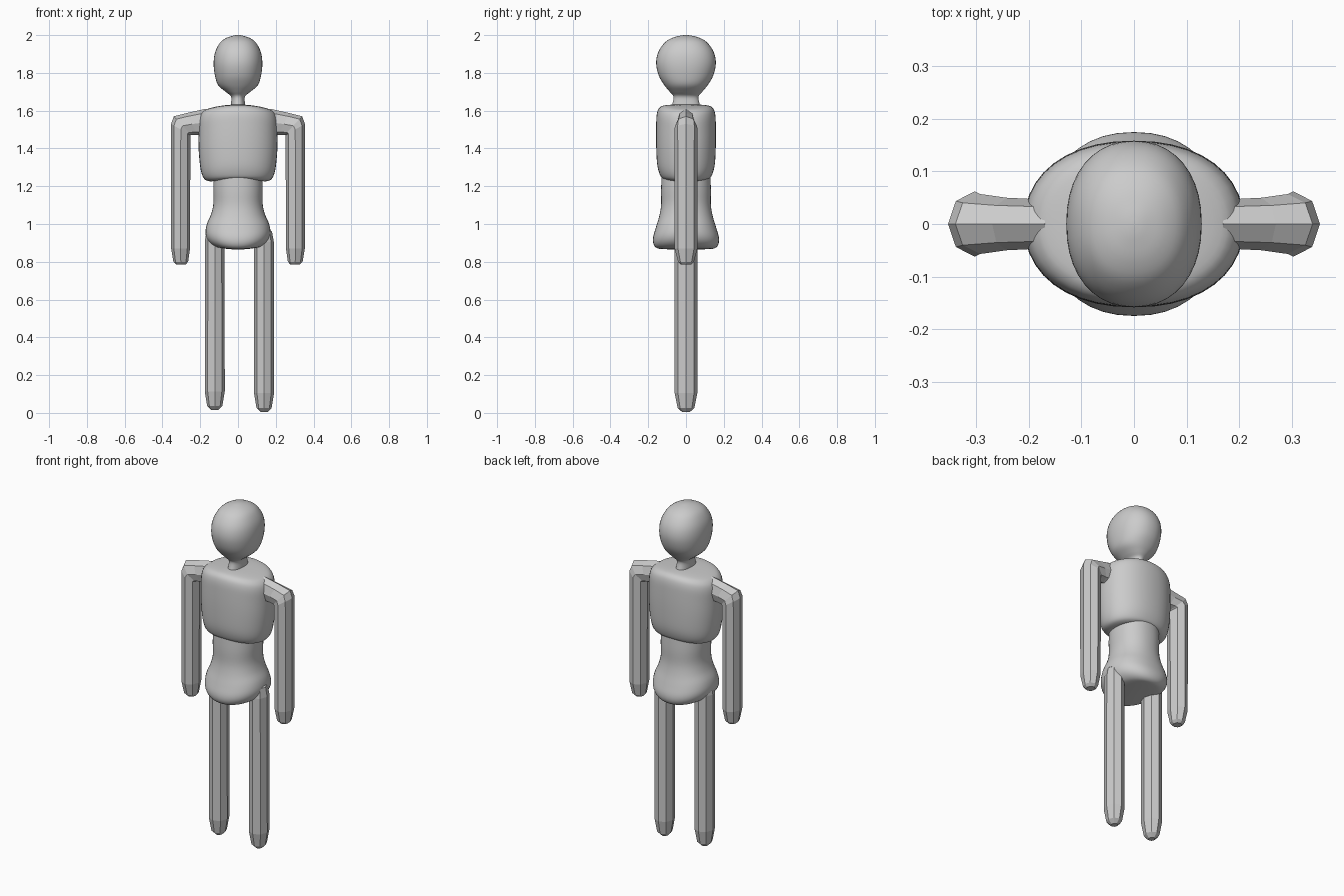
import bpy, bmesh
from math import cos, sin, pi
from mathutils import Vector

if "Cube" in bpy.data.objects:
    bpy.data.objects.remove(bpy.data.objects["Cube"])


def make(name, rings, smooth):
    """Skin a stack of equal rings, capping both ends."""
    bm = bmesh.new()
    loops = [[bm.verts.new(p) for p in r] for r in rings]
    n = len(loops[0])
    for a, b in zip(loops, loops[1:]):
        for i in range(n):
            j = (i + 1) % n
            bm.faces.new((a[i], a[j], b[j], b[i]))
    for end in (loops[0], loops[-1]):
        c = bm.verts.new(sum((v.co for v in end), Vector()) / n)
        for i in range(n):
            bm.faces.new((end[i], end[(i + 1) % n], c))
    bmesh.ops.recalc_face_normals(bm, faces=bm.faces)
    me = bpy.data.meshes.new(name)
    bm.to_mesh(me)
    bm.free()
    for p in me.polygons:
        p.use_smooth = smooth
    ob = bpy.data.objects.new(name, me)
    bpy.context.collection.objects.link(ob)
    return ob


def body(name, profile, bend=0.0, power=2.2, sides=40, steps=4):
    """Smooth oval body; profile rows are (z, half width, half depth)."""
    P = [Vector(p) for p in profile]
    Q = [P[0]] + P + [P[-1]]
    rows = []
    for i in range(1, len(Q) - 2):
        a, b, c, d = Q[i - 1:i + 3]
        for s in range(steps):
            t = s / steps
            rows.append(0.5 * (2 * b + (c - a) * t + (2 * a - 5 * b + 4 * c - d) * t * t
                               + (3 * b - a - 3 * c + d) * t ** 3))
    rows.append(P[-1])
    rings = []
    for z, w, d in rows:
        ring = []
        for k in range(sides):
            c, s = cos(2 * pi * k / sides), sin(2 * pi * k / sides)
            x = w * abs(c) ** (2 / power) * (1 if c > 0 else -1)
            y = d * abs(s) ** (2 / power) * (1 if s > 0 else -1)
            ring.append((x, y, z + bend * x * x))
        rings.append(ring)
    return make(name, rings, True)


def limb(name, loops, side):
    """Eight-sided limb; loops are (inner x, inner z, outer x, outer z, half depth)."""
    rings = []
    for xi, zi, xo, zo, d in loops:
        ring = []
        for k in range(8):
            a = 2 * pi * k / 8
            t = 0.5 + 0.5 * cos(a)
            ring.append((side * (xi + (xo - xi) * t), d * sin(a), zi + (zo - zi) * t))
        rings.append(ring)
    return make(name, rings, False)


# Head with neck
body("head_and_neck", [
    (1.60, .040, .085), (1.635, .037, .072), (1.675, .037, .066), (1.70, .066, .086),
    (1.735, .105, .115), (1.785, .122, .144), (1.85, .129, .158), (1.91, .121, .147),
    (1.96, .095, .113), (1.985, .062, .073), (1.997, .025, .03), (2.0, .005, .005)])

# Chest
body("chest", [
    (1.245, .01, .01), (1.24, .12, .10), (1.243, .15, .125), (1.265, .18, .14),
    (1.32, .198, .153), (1.42, .208, .158), (1.52, .209, .158), (1.585, .206, .154),
    (1.618, .190, .138), (1.63, .15, .10), (1.633, .01, .01)], bend=-0.75)

# Waist and hips
body("waist_and_hips", [
    (0.865, .01, .01), (0.867, .09, .12), (0.873, .13, .155), (0.895, .16, .172),
    (0.93, .172, .174), (0.98, .165, .160), (1.04, .142, .142), (1.10, .130, .132),
    (1.18, .131, .132), (1.27, .128, .128)], bend=0.7)

# Arms hanging from the shoulders
arm = [(.278, .785, .327, .785, .026), (.264, .80, .342, .80, .042),
       (.254, .87, .354, .87, .06), (.252, 1.47, .354, 1.53, .062),
       (.245, 1.47, .340, 1.57, .057), (.215, 1.47, .27, 1.588, .05),
       (.15, 1.47, .17, 1.61, .046)]
for side, tag in ((-1, "left"), (1, "right")):
    limb(tag + "_arm", arm, side)

# Legs, slightly uneven
for side, tag, cx, z0 in ((-1, "left", .123, .014), (1, "right", .138, .004)):
    sections = [(.018, 0, .02), (.040, .022, .044), (.053, .10, .06),
                (.052, .90, .06), (.042, .955, .05), (.02, .975, .025)]
    limb(tag + "_leg", [(cx - r, z0 + z, cx + r, z0 + z, d) for r, z, d in sections], side)
